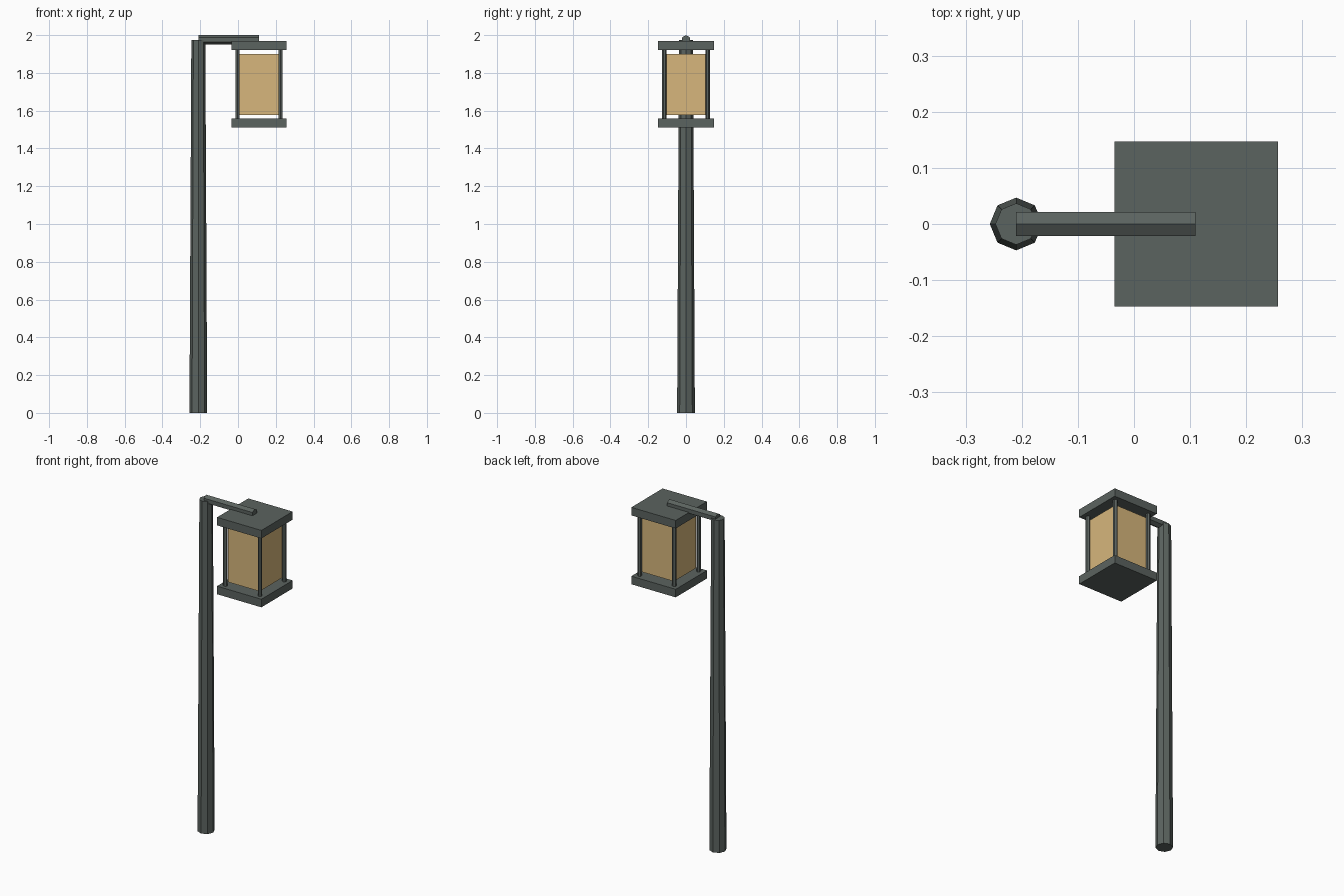
import bpy
import math

if "Cube" in bpy.data.objects:
    bpy.data.objects.remove(bpy.data.objects["Cube"])

CX = 0.111  # lantern centre
PX = -0.21  # pole centre


def paint(name, rgb):
    m = bpy.data.materials.new(name)
    m.diffuse_color = (*rgb, 1)
    m.use_nodes = True
    m.node_tree.nodes["Principled BSDF"].inputs["Base Color"].default_value = m.diffuse_color
    return m


metal = paint("dark_metal", (0.105, 0.125, 0.115))
amber = paint("amber_glass", (0.68, 0.47, 0.2))


def box(name, size, loc, mat):
    bpy.ops.mesh.primitive_cube_add(size=1, location=loc)
    ob = bpy.context.object
    ob.name = name
    ob.scale = size
    ob.data.materials.append(mat)


def rod(name, sides, r1, r2, length, loc, rot=(0, 0, 0)):
    bpy.ops.mesh.primitive_cone_add(vertices=sides, radius1=r1, radius2=r2,
                                    depth=length, location=loc, rotation=rot)
    ob = bpy.context.object
    ob.name = name
    ob.data.materials.append(metal)


# Tapered octagonal pole and hexagonal arm (ridge upward)
rod("pole", 8, 0.047, 0.037, 1.975, (PX, 0, 1.975 / 2))
rod("arm", 6, 0.025, 0.025, 0.32, (-0.05, 0, 1.975),
    (math.pi / 2, 0, math.pi / 2))

# Lantern: roof, floor, glass
box("lantern_roof", (0.292, 0.294, 0.048), (CX, 0, 1.944), metal)
box("lantern_floor", (0.292, 0.294, 0.048), (CX, 0, 1.534), metal)
box("lantern_glass", (0.21, 0.21, 0.322), (CX, 0, 1.739), amber)

# Corner posts
for sx in (-1, 1):
    for sy in (-1, 1):
        rod("corner_post", 6, 0.012, 0.012, 0.4,
            (CX + sx * 0.114, sy * 0.114, 1.739))
